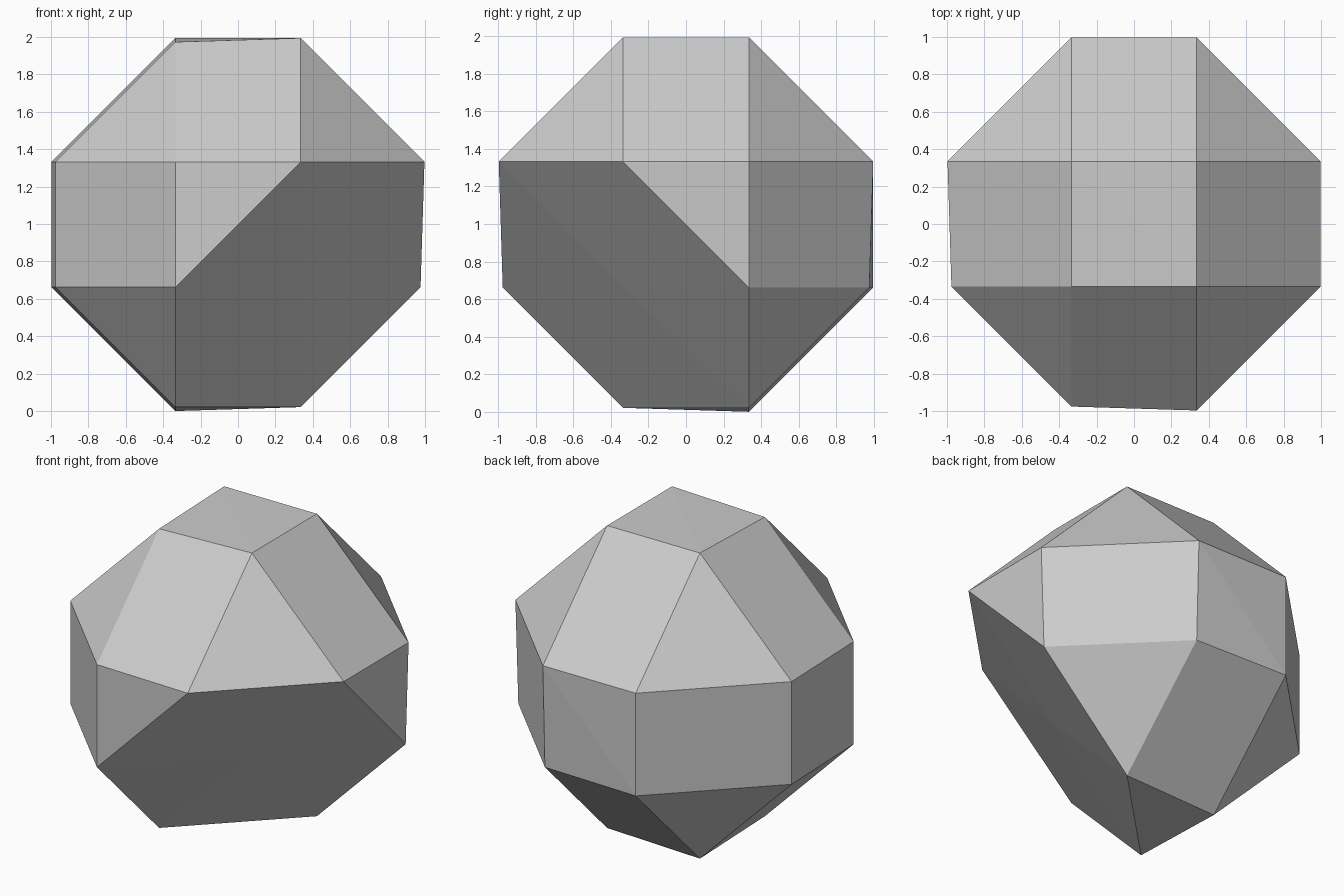
import bpy
import bmesh
from itertools import product
from mathutils import Vector

cube = bpy.data.objects.get("Cube")
if cube:
    bpy.data.objects.remove(cube, do_unlink=True)

INNER, OUTER, SHORT = 0.335, 0.997, 0.976
CUT_CORNER = (1, -1, -1)
SHORT_CORNERS = {(-1, -1, 1), (-1, -1, -1), (1, 1, -1)}

# Plain grey stone
stone = bpy.data.materials.new("plain_grey")
stone.use_nodes = True
grey = (0.6, 0.6, 0.6, 1)
stone.diffuse_color = grey
stone.node_tree.nodes["Principled BSDF"].inputs["Base Color"].default_value = grey

# Each corner carries a triangle of points; the cut corner keeps one point
bm = bmesh.new()
for corner in product((-1, 1), repeat=3):
    if corner == CUT_CORNER:
        bm.verts.new(Vector(corner) * INNER + Vector((0, 0, 1)))
        continue
    reach = SHORT if corner in SHORT_CORNERS else OUTER
    for axis in range(3):
        point = Vector(corner) * INNER
        point[axis] = corner[axis] * reach
        bm.verts.new(point + Vector((0, 0, 1)))

# Wrap the points in flat facets
bmesh.ops.convex_hull(bm, input=bm.verts[:])
bmesh.ops.recalc_face_normals(bm, faces=bm.faces[:])

# Rest on the ground
lowest = min(v.co.z for v in bm.verts)
bmesh.ops.translate(bm, verts=bm.verts[:], vec=(0, 0, -lowest))

mesh = bpy.data.meshes.new("faceted_stone")
bm.to_mesh(mesh)
bm.free()
mesh.materials.append(stone)
body = bpy.data.objects.new("faceted_stone", mesh)
bpy.context.collection.objects.link(body)
